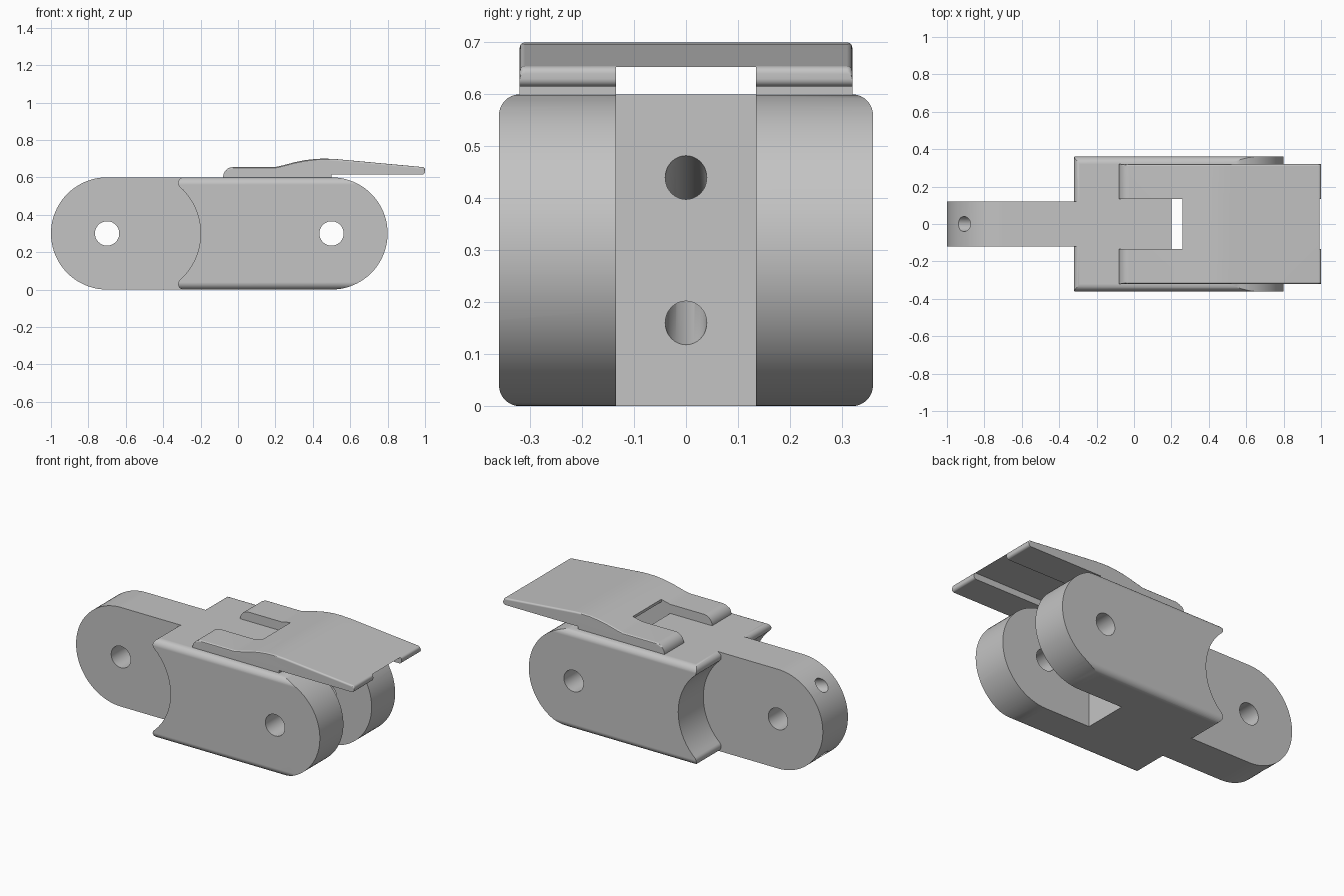
import bpy, bmesh
from math import radians, cos, sin, degrees, atan2
from mathutils import Vector

cube = bpy.data.objects.get("Cube")
if cube:
    bpy.data.objects.remove(cube, do_unlink=True)

grey = bpy.data.materials.new("plain_grey")
grey.use_nodes = True
COLOUR = (0.55, 0.55, 0.55, 1)
grey.diffuse_color = COLOUR
grey.node_tree.nodes["Principled BSDF"].inputs["Base Color"].default_value = COLOUR


def arc(cx, cz, r, a0, a1, n):
    """Points along a circular arc, angles in degrees."""
    angles = [radians(a0 + (a1 - a0) * i / n) for i in range(n + 1)]
    return [(cx + r * cos(a), cz + r * sin(a)) for a in angles]


def prism(name, points, place, bevel_rule=None):
    """Extrude a 2D profile; place(u, v, side) gives the 3D point for side -1 or 1."""
    bm = bmesh.new()
    caps = [[bm.verts.new(place(u, v, s)) for u, v in points] for s in (-1, 1)]
    ends = [bm.faces.new(c) for c in caps]
    n = len(points)
    for i in range(n):
        j = (i + 1) % n
        bm.faces.new((caps[0][i], caps[0][j], caps[1][j], caps[1][i]))
    bmesh.ops.recalc_face_normals(bm, faces=bm.faces)
    if bevel_rule:
        edges = [e for f in ends for e in f.edges if bevel_rule(e)]
        bmesh.ops.bevel(bm, geom=edges, offset=0.01, segments=3, profile=0.5, affect='EDGES')
    mesh = bpy.data.meshes.new(name)
    bm.to_mesh(mesh)
    bm.free()
    mesh.materials.append(grey)
    obj = bpy.data.objects.new(name, mesh)
    bpy.context.collection.objects.link(obj)
    return obj


def across(half_width):
    return lambda u, v, s: (u, s * half_width, v)


def box(name, x0, x1, half_y, z0, z1):
    return prism(name, [(x0, z0), (x1, z0), (x1, z1), (x0, z1)], across(half_y))


def rod(name, start, end, radius):
    start, end = Vector(start), Vector(end)
    turn = (end - start).to_track_quat('Z', 'Y')
    return prism(name, arc(0, 0, radius, 0, 360, 48)[:-1],
                 lambda u, v, s: (start if s < 0 else end) + turn @ Vector((u, v, 0)))


def combine(obj, tool, operation):
    """Apply a boolean and throw the tool away."""
    mod = obj.modifiers.new("cut", 'BOOLEAN')
    mod.operation, mod.object, mod.solver = operation, tool, 'EXACT'
    bpy.context.view_layer.update()
    result = bpy.data.meshes.new_from_object(obj.evaluated_get(bpy.context.evaluated_depsgraph_get()))
    obj.modifiers.clear()
    obj.data = result
    bpy.data.objects.remove(tool, do_unlink=True)


def finish(obj):
    bpy.ops.object.select_all(action='DESELECT')
    obj.select_set(True)
    bpy.context.view_layer.objects.active = obj
    bpy.ops.object.shade_smooth_by_angle(angle=radians(30))
    obj.modifiers.new("even_shading", 'WEIGHTED_NORMAL').keep_sharp = True


# Fork block: round right end, hollow left end with rounded tips
MID, R = 0.3, 0.3
HOLLOW, TIP = 0.334, 0.03
tip_x, tip_z = -0.29, 0.57
hollow_x = -0.2 - HOLLOW
t = degrees(atan2(tip_z - MID, tip_x - hollow_x))
profile = (arc(0.5, MID, R, -90, 90, 40)
           + arc(tip_x, tip_z, TIP, 90, 180 + t, 10)
           + arc(hollow_x, MID, HOLLOW, t, -t, 28)[1:-1]
           + arc(tip_x, 2 * MID - tip_z, TIP, 180 - t, 270, 10))
body = prism("link_body", profile, across(0.36))

# Long edges rounded by a rounded-rectangle envelope
f, w = 0.04, 0.36
envelope = (arc(w - f, f, f, -90, 0, 8) + arc(w - f, 2 * R - f, f, 0, 90, 8)
            + arc(f - w, 2 * R - f, f, 90, 180, 8) + arc(f - w, f, f, 180, 270, 8))
combine(body, prism("envelope", envelope, lambda u, v, s: (1.5 * s, u, v)), 'INTERSECT')

# Tongue with round left end
tongue = prism("tongue", arc(-0.7, MID, R, 90, 270, 40) + [(0.1, 0), (0.1, 2 * R)], across(0.12))
combine(body, tongue, 'UNION')

# Fork slot, pin holes and crossing cord tunnels
combine(body, box("slot", 0.2, 1.2, 0.135, -0.2, 0.8), 'DIFFERENCE')
for x in (-0.7, 0.5):
    combine(body, rod("pin_hole", (x, -1, MID), (x, 1, MID), 0.065), 'DIFFERENCE')
for side in (-1, 1):
    inner = Vector((0.2, 0, MID - side * 0.14))
    outer = Vector((-0.91, 0, MID + side * 0.214))
    reach = (outer - inner) * 0.15
    combine(body, rod("cord_tunnel", inner - reach, outer + reach, 0.04), 'DIFFERENCE')
finish(body)

# Top plate: flat prongs, gentle hump, thin sloping tail
hump = [(0.2, 0.655), (0.24, 0.664), (0.3, 0.68), (0.36, 0.692),
        (0.42, 0.699), (0.47, 0.7), (0.53, 0.697)]
plate_profile = (arc(-0.025, 0.6, 0.055, 180, 90, 10) + hump
                 + arc(0.985, 0.64, 0.015, 85, 0, 5) + arc(0.985, 0.63, 0.015, 0, -90, 5)
                 + [(0.5, 0.615), (0.5, 0.6)])
plate = prism("top_plate", plate_profile, across(0.32),
              lambda e: min(v.co.z for v in e.verts) > 0.635)

# Gap between prongs and shallow channel underneath
combine(plate, box("gap", -0.3, 0.26, 0.135, 0.4, 0.9), 'DIFFERENCE')
combine(plate, box("channel", 0.1, 1.3, 0.135, 0.4, 0.653), 'DIFFERENCE')
finish(plate)
